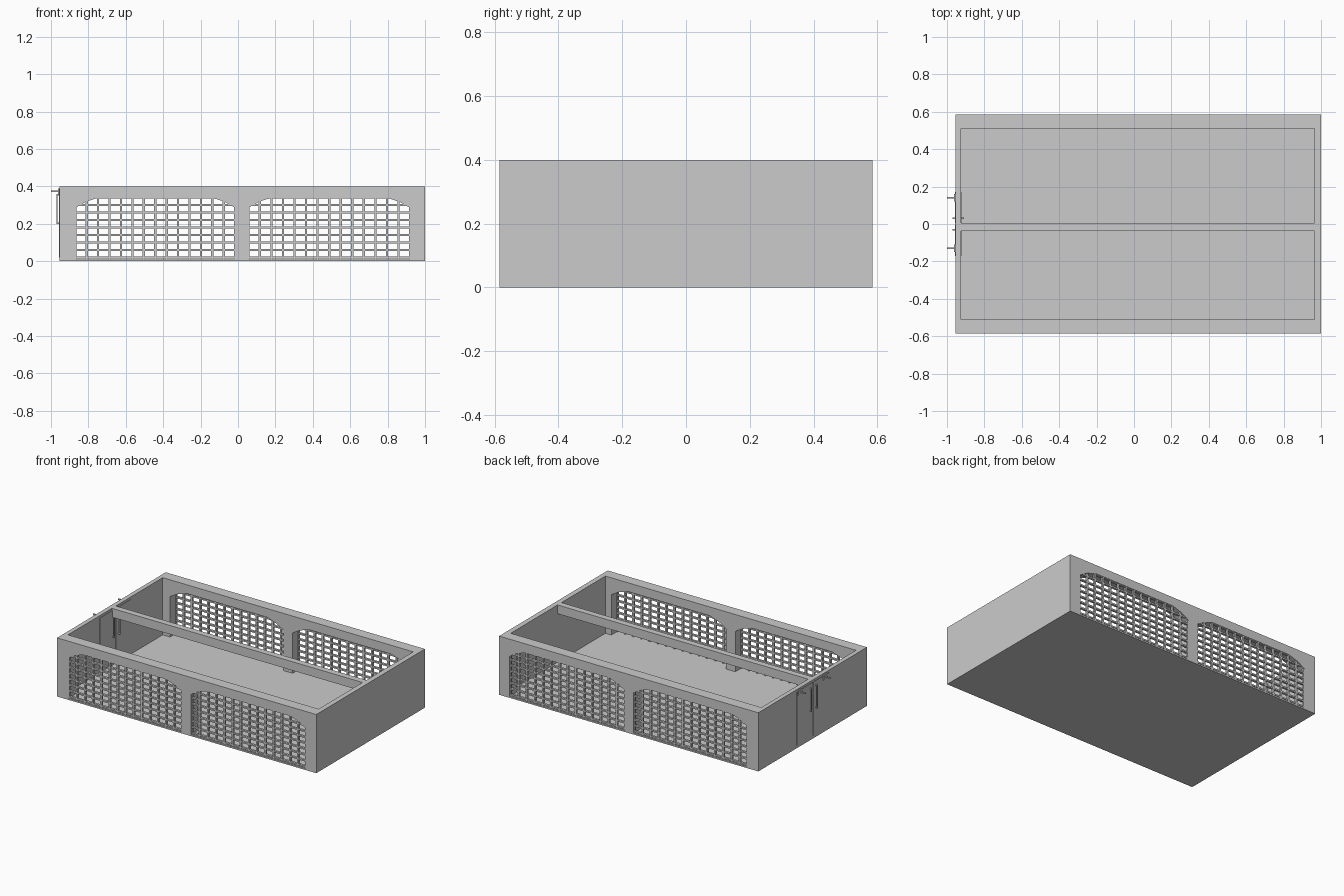
import bpy, bmesh

if "Cube" in bpy.data.objects:
    bpy.data.objects.remove(bpy.data.objects["Cube"])

mat = bpy.data.materials.new("stone grey")
mat.diffuse_color = (0.6, 0.6, 0.6, 1)
mat.use_nodes = True
mat.node_tree.nodes["Principled BSDF"].inputs["Base Color"].default_value = mat.diffuse_color


def finish(name, bm):
    bmesh.ops.recalc_face_normals(bm, faces=bm.faces)
    me = bpy.data.meshes.new(name)
    bm.to_mesh(me)
    bm.free()
    me.materials.append(mat)
    ob = bpy.data.objects.new(name, me)
    bpy.context.collection.objects.link(ob)
    return ob


def add_box(bm, x0, x1, y0, y1, z0, z1):
    vs = bmesh.ops.create_cube(bm, size=1)["verts"]
    for v in vs:
        v.co.x = x1 if v.co.x > 0 else x0
        v.co.y = y1 if v.co.y > 0 else y0
        v.co.z = z1 if v.co.z > 0 else z0


def box(name, *dims):
    bm = bmesh.new()
    add_box(bm, *dims)
    return finish(name, bm)


X0, X1, Y, H = -0.955, 1.0, 0.585, 0.4
FLOOR = 0.01
WINDOWS = [(-0.87, -0.015), (0.055, 0.92)]

# Floor, end walls and centre beam
box("floor", X0, X1, -Y, Y, 0, FLOOR)
box("left_wall", X0, -0.925, -0.51, 0.51, FLOOR, H)
box("right_wall", 0.965, X1, -0.51, 0.51, FLOOR, H)
box("centre_beam", -0.925, 0.965, -0.037, 0.005, 0.34, H)


# Long walls: pillars and top beam with two arched openings
def long_wall(name, side):
    outline = [(X1, FLOOR), (X1, H), (X0, H), (X0, FLOOR)]
    for a, b in WINDOWS:
        outline += [(a, FLOOR), (a, 0.285), (a + 0.055, 0.317), (a + 0.125, 0.34),
                    (b - 0.125, 0.34), (b - 0.055, 0.317), (b, 0.285), (b, FLOOR)]
    bm = bmesh.new()
    face = bm.faces.new([bm.verts.new((x, side * Y, z)) for x, z in outline])
    new = bmesh.ops.extrude_face_region(bm, geom=[face])["geom"]
    for v in new:
        if isinstance(v, bmesh.types.BMVert):
            v.co.y = side * 0.51
    finish(name, bm)


# Lattice of crossing bars; bar ends are buried in the wall
def lattice(name, side, a, b):
    bm = bmesh.new()
    ys = sorted((side * 0.582, side * 0.567))
    cols, rows = 14, 8
    for i in range(cols + 1):
        x = a + (b - a) * i / cols
        add_box(bm, x - 0.006, x + 0.006, *ys, FLOOR, 0.345)
    for j in range(rows + 1):
        z = 0.02 + 0.32 * j / rows
        add_box(bm, a - 0.005, b + 0.005, *ys, z - 0.005, z + 0.005)
    finish(name, bm)


for label, side in (("front", -1), ("back", 1)):
    long_wall(label + "_wall", side)
    for k, (a, b) in enumerate(WINDOWS):
        lattice(f"{label}_lattice_{k + 1}", side, a, b)

# Double door set through the left wall, with pull handles on both faces
for label, s in (("front", -1), ("back", 1)):
    box(label + "_door_leaf", -0.958, -0.922, *sorted((s * 0.003, s * 0.172)), 0.02, 0.385)
    ys = sorted((s * 0.026, s * 0.034))
    for place, xa, xb in (("outer", -0.97, -0.965), ("inner", -0.915, -0.91)):
        bm = bmesh.new()
        add_box(bm, xa, xb, *ys, 0.2, 0.36)
        lo, hi = min(xa, -0.958) , max(xb, -0.922)
        stub = (lo, -0.956) if place == "outer" else (-0.924, hi)
        for z in (0.2, 0.352):
            add_box(bm, *stub, *ys, z, z + 0.008)
        finish(f"{label}_{place}_handle", bm)

# Slim wall brackets beside the door
for label, y in (("front", -0.13), ("back", 0.14)):
    bm = bmesh.new()
    add_box(bm, -0.962, -0.954, y - 0.02, y + 0.02, 0.355, 0.39)
    add_box(bm, -1.0, -0.96, y - 0.004, y + 0.004, 0.371, 0.379)
    finish(label + "_bracket", bm)
